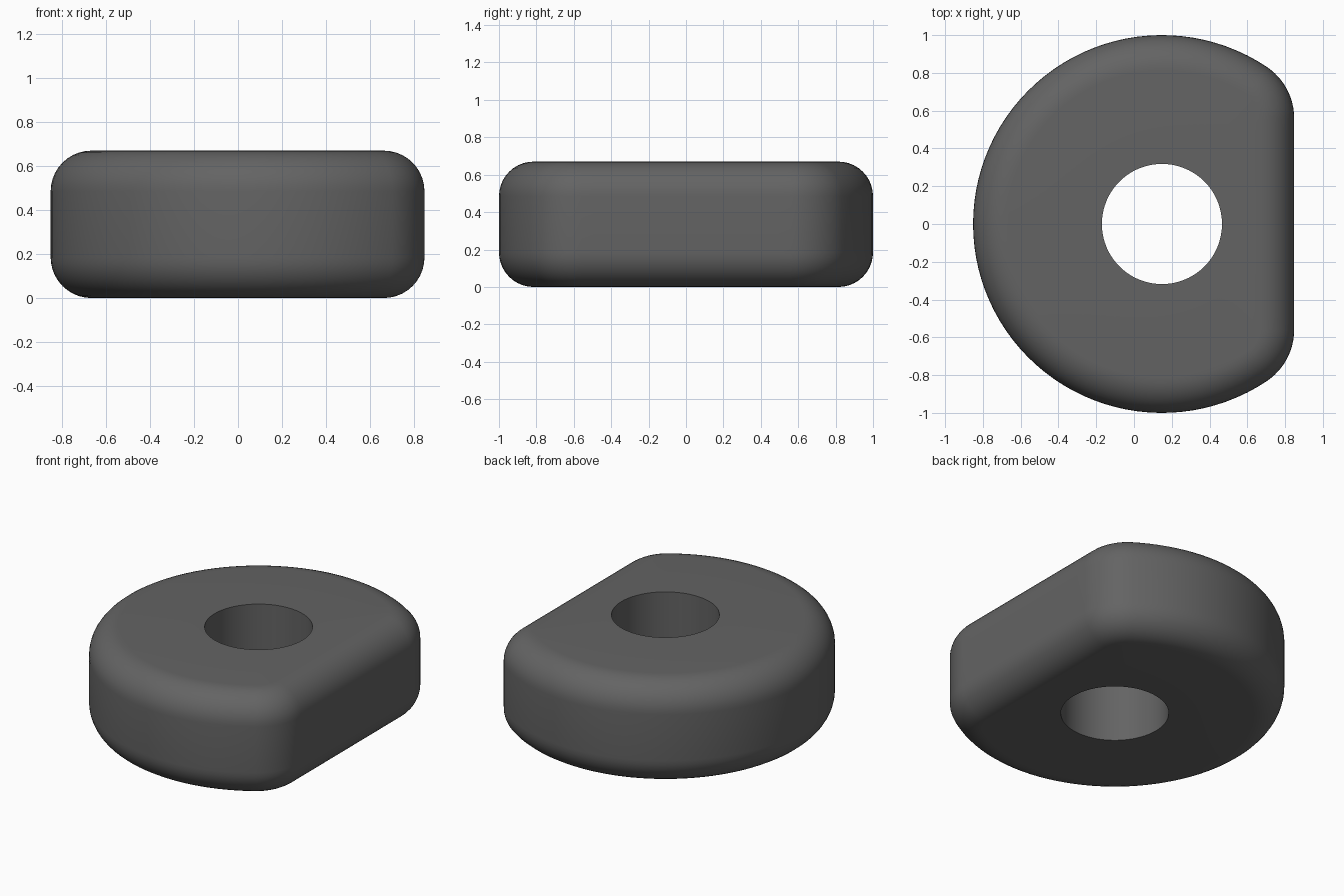
import bpy, bmesh
from math import sin, cos, pi, atan2, sqrt, radians

if "Cube" in bpy.data.objects:
    bpy.data.objects.remove(bpy.data.objects["Cube"])

CX, R, FLAT, HOLE, H, EDGE = 0.148, 1.0, 0.70, 0.318, 0.67, 0.185
FY = 0.56                                    # half length of the flat side
FR = (1 - FLAT**2 - FY**2) / (2 * (1 - FLAT))  # corner radius blending flat and arc
FX = FLAT - FR
TANGENT = atan2(FY, FX)


def outline():
    """Base points with outward normals, once round the D shape."""
    pts = []
    for i in range(16):                      # flat side
        pts.append((FLAT, -FY + 2 * FY * i / 16, 0.0))
    for i in range(12):                      # upper corner
        a = TANGENT * i / 12
        pts.append((FX + FR * cos(a), FY + FR * sin(a), a))
    for i in range(72):                      # big arc
        a = TANGENT + (2 * pi - 2 * TANGENT) * i / 72
        pts.append((R * cos(a), R * sin(a), a))
    for i in range(12):                      # lower corner
        a = -TANGENT + TANGENT * i / 12
        pts.append((FX + FR * cos(a), -FY + FR * sin(a), a))
    return pts


base = outline()
bm = bmesh.new()


def outer_ring(inset, z):
    return [bm.verts.new((CX + x - inset * cos(a), y - inset * sin(a), z)) for x, y, a in base]


def hole_ring(z):
    return [bm.verts.new((CX + HOLE * x / sqrt(x*x + y*y), HOLE * y / sqrt(x*x + y*y), z))
            for x, y, a in base]


# Section: rounded outer wall from bottom to top, then the straight bore
rings = [hole_ring(0)]
steps = 10
for i in range(steps + 1):
    t = pi / 2 * i / steps
    rings.append(outer_ring(EDGE * (1 - sin(t)), EDGE * (1 - cos(t))))
for i in range(steps + 1):
    t = pi / 2 * i / steps
    rings.append(outer_ring(EDGE * (1 - cos(t)), H - EDGE * (1 - sin(t))))
rings.append(hole_ring(H))

n = len(base)
for k, lower in enumerate(rings):
    upper = rings[(k + 1) % len(rings)]
    for i in range(n):
        j = (i + 1) % n
        bm.faces.new((lower[i], lower[j], upper[j], upper[i]))
bmesh.ops.recalc_face_normals(bm, faces=bm.faces[:])

mesh = bpy.data.meshes.new("flat_sided_ring")
bm.to_mesh(mesh)
bm.free()
ring = bpy.data.objects.new("flat_sided_ring", mesh)
bpy.context.collection.objects.link(ring)

# Dark grey surface
dark = bpy.data.materials.new("dark_grey")
dark.diffuse_color = (0.126, 0.126, 0.126, 1)
dark.use_nodes = True
dark.node_tree.nodes["Principled BSDF"].inputs["Base Color"].default_value = dark.diffuse_color
mesh.materials.append(dark)

bpy.context.view_layer.objects.active = ring
ring.select_set(True)
bpy.ops.object.shade_smooth_by_angle(angle=radians(30))
